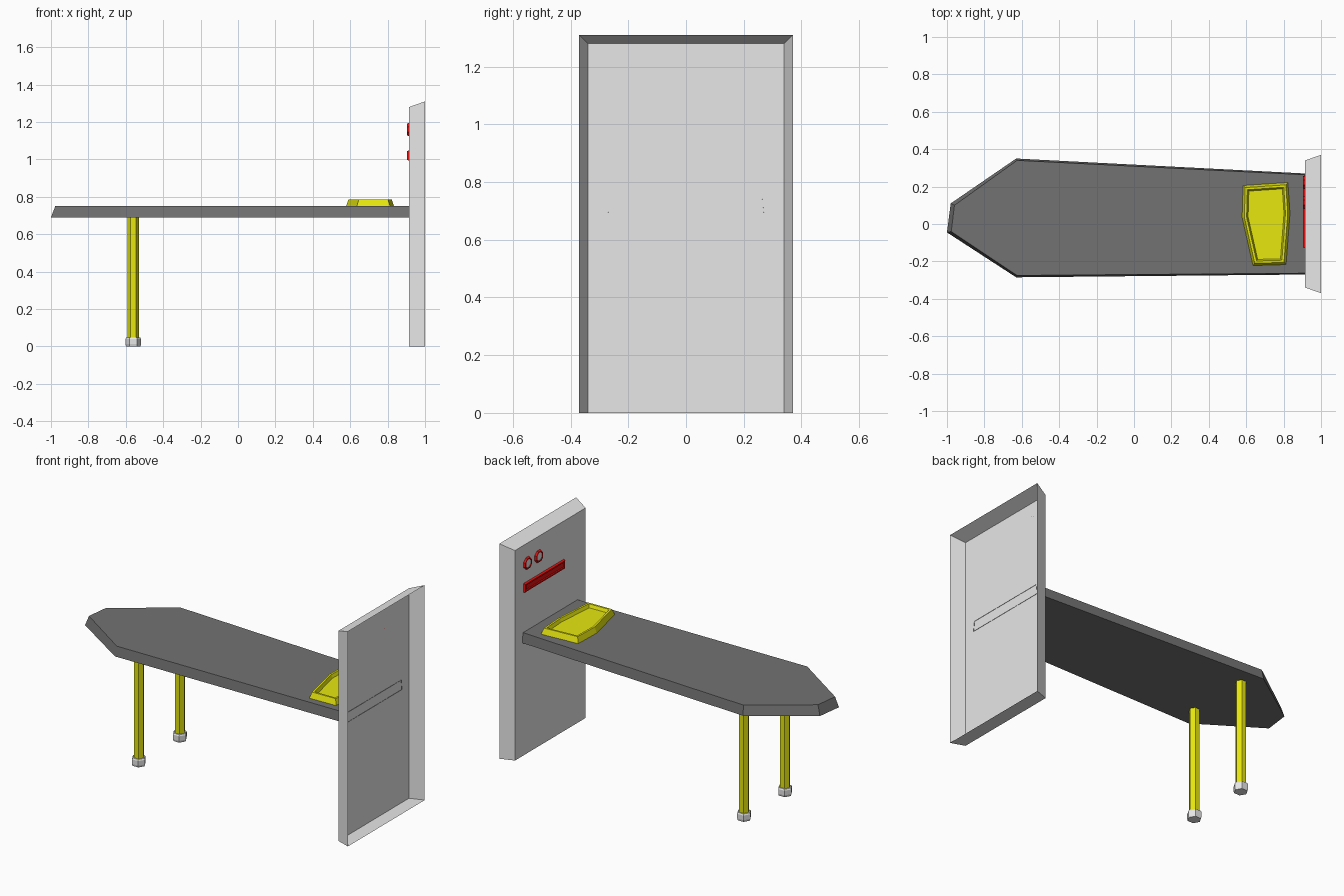
import bpy, bmesh, math
from mathutils import Vector

cube = bpy.data.objects.get("Cube")
if cube:
    bpy.data.objects.remove(cube, do_unlink=True)


def material(name, r, g, b):
    m = bpy.data.materials.new(name)
    m.use_nodes = True
    m.diffuse_color = (r, g, b, 1)
    m.node_tree.nodes["Principled BSDF"].inputs["Base Color"].default_value = (r, g, b, 1)
    return m


GREY = material("light grey", 0.8, 0.8, 0.8)
DARK = material("dark grey", 0.17, 0.17, 0.17)
YELLOW = material("yellow", 0.8, 0.8, 0.005)
RED = material("red", 0.8, 0.005, 0.005)


def loft(name, loops, mats, caps=(True, True), skip=(), end_mat=0):
    """Join matching loops of points with flat faces; skip leaves sides open."""
    bm = bmesh.new()
    rows = [[bm.verts.new(p) for p in loop] for loop in loops]
    n = len(rows[0])
    for a, b in zip(rows, rows[1:]):
        for i in range(n):
            if i not in skip:
                j = (i + 1) % n
                bm.faces.new((a[i], a[j], b[j], b[i]))
    if caps[0]:
        bm.faces.new(rows[0][::-1])
    if caps[1]:
        bm.faces.new(rows[-1]).material_index = end_mat
    bmesh.ops.recalc_face_normals(bm, faces=bm.faces)
    mesh = bpy.data.meshes.new(name)
    bm.to_mesh(mesh)
    bm.free()
    for m in mats:
        mesh.materials.append(m)
    obj = bpy.data.objects.new(name, mesh)
    bpy.context.collection.objects.link(obj)
    return obj


def at_z(points, z):
    return [(x, y, z) for x, y in points]


def at_x(points, x):
    return [(x, y, z) for y, z in points]


def inset(points, d):
    """Move every side of a counter-clockwise outline inward by d."""
    out = []
    pts = [Vector(p) for p in points]
    for i, p in enumerate(pts):
        e1 = (p - pts[i - 1]).normalized()
        e2 = (pts[(i + 1) % len(pts)] - p).normalized()
        n1, n2 = Vector((-e1.y, e1.x)), Vector((-e2.y, e2.x))
        out.append(tuple(p + (n1 + n2) * d / (1 + n1.dot(n2))))
    return out


def rect(a, b, lo, hi):
    return [(a, lo), (b, lo), (b, hi), (a, hi)]


def polygon(cx, cy, r, n, turn=0):
    return [(cx + r * math.cos(turn + math.tau * i / n),
             cy + r * math.sin(turn + math.tau * i / n)) for i in range(n)]


# Upright end panel: a shallow shell, open towards +x
FACE = 0.915
loft("end_panel", [at_x(rect(-0.37, 0.37, 0, 1.31), 1.0),
                   at_x(rect(-0.34, 0.34, 0, 1.28), FACE)],
     [GREY], caps=(False, True))

# Long board with bevelled sides, open where it meets the panel
END = FACE + 0.002
base = [(END, -0.27), (END, 0.27), (-0.63, 0.35), (-0.98, 0.11), (-1.0, -0.045), (-0.63, -0.285)]
deck = [(END, -0.263), (END, 0.263), (-0.625, 0.34), (-0.96, 0.1), (-0.977, -0.04), (-0.625, -0.275)]
loft("board", [at_z(base, 0.69), at_z(deck, 0.75)], [DARK], skip=(0,))

# Pillow with a raised rim and sunken middle
pillow = [(0.636, -0.222), (0.813, -0.217), (0.834, 0.056),
          (0.823, 0.222), (0.583, 0.206), (0.578, 0.035)]
loft("pillow", [at_z(inset(pillow, d), z) for d, z in
                ((0, 0.75), (0.012, 0.785), (0.024, 0.785), (0.032, 0.765))], [YELLOW])

# Legs and feet
for side, y in (("right", -0.155), ("left", 0.24)):
    leg = polygon(-0.56, y, 0.03, 6)
    foot = polygon(-0.56, y, 0.042, 6)
    loft(side + "_leg", [at_z(leg, 0.03), at_z(leg, 0.69)], [YELLOW])
    loft(side + "_foot", [at_z(inset(foot, 0.003), 0), at_z(foot, 0.012),
                          at_z(foot, 0.04), at_z(inset(foot, 0.004), 0.048)], [GREY])

# Red bar on the inner face of the panel
bar = rect(-0.13, 0.26, 0.993, 1.048)
loft("red_bar", [at_x(inset(bar, d), x) for d, x in
                 ((0, FACE), (0.004, 0.903), (0.012, 0.903), (0.015, 0.908))], [RED])

# Two round dials with red rims
for name, y in (("left_dial", 0.222), ("right_dial", 0.115)):
    ring = polygon(y, 1.16, 0.039, 8, math.pi / 8)
    loft(name, [at_x(inset(ring, d), x) for d, x in
                ((0, FACE), (0.005, 0.904), (0.011, 0.904), (0.012, 0.908))],
         [RED, GREY], end_mat=1)
